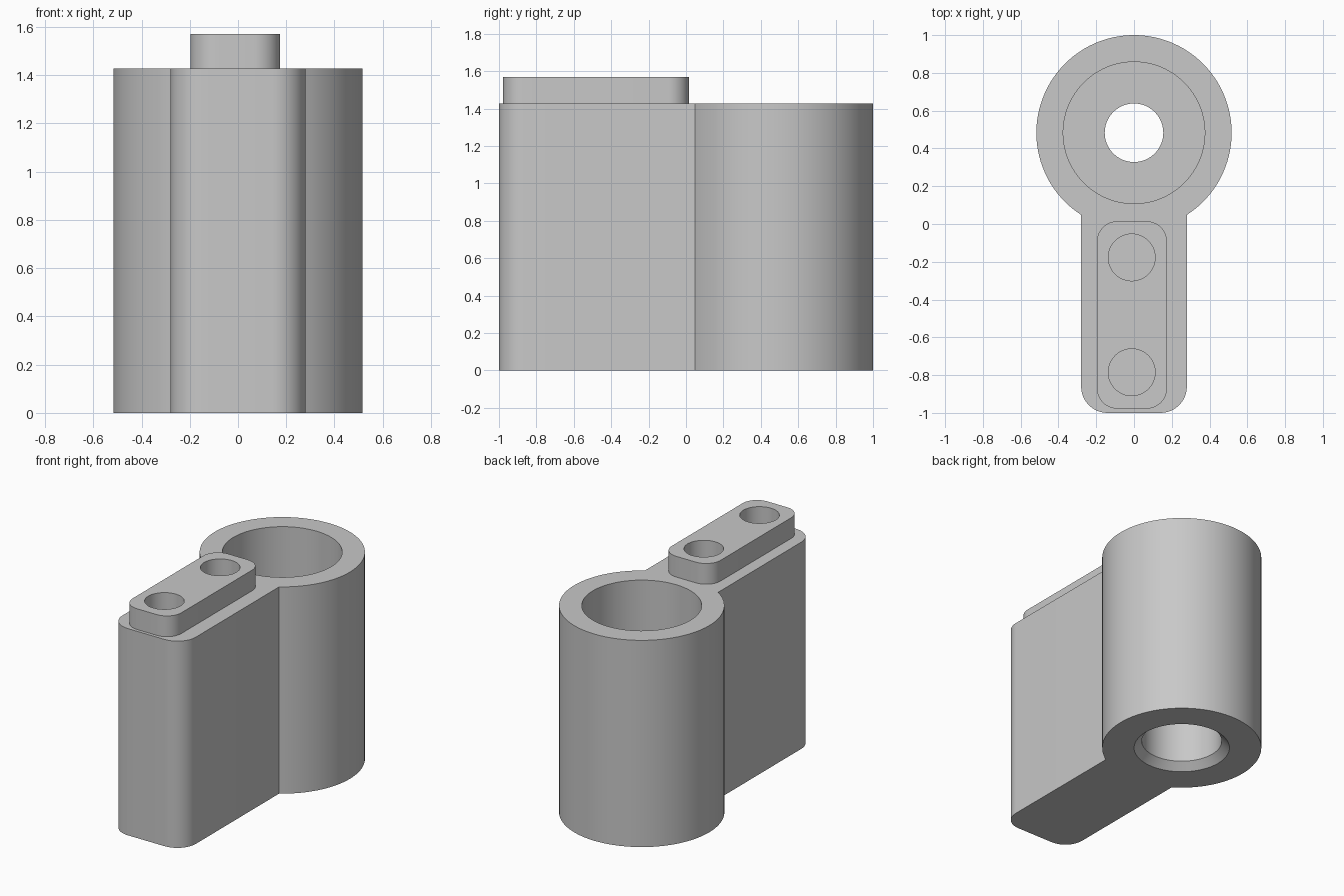
import bpy, bmesh
from math import acos, cos, sin, pi, radians

cube = bpy.data.objects.get("Cube")
if cube:
    bpy.data.objects.remove(cube, do_unlink=True)

HEIGHT, TAB_TOP = 1.427, 1.57
RING_Y, RING_R, ARM_HALF = 0.483, 0.517, 0.28

grey = bpy.data.materials.new("plain grey")
grey.use_nodes = True
colour = (0.58, 0.58, 0.58, 1)
grey.diffuse_color = colour
grey.node_tree.nodes["Principled BSDF"].inputs["Base Color"].default_value = colour


def arc(cx, cy, r, a0, a1, n):
    return [(cx + r * cos(a0 + (a1 - a0) * i / n),
             cy + r * sin(a0 + (a1 - a0) * i / n)) for i in range(n + 1)]


def make_object(name, bm):
    bmesh.ops.recalc_face_normals(bm, faces=bm.faces)
    mesh = bpy.data.meshes.new(name)
    bm.to_mesh(mesh)
    bm.free()
    mesh.materials.append(grey)
    obj = bpy.data.objects.new(name, mesh)
    bpy.context.collection.objects.link(obj)
    return obj


def prism(name, outline, z0, z1):
    bm = bmesh.new()
    face = bm.faces.new([bm.verts.new((x, y, z0)) for x, y in outline])
    ext = bmesh.ops.extrude_face_region(bm, geom=[face])["geom"]
    for v in ext:
        if isinstance(v, bmesh.types.BMVert):
            v.co.z = z1
    return make_object(name, bm)


def lathe(name, cx, cy, profile, sides=96):
    """Closed solid of stacked rings given as (radius, z)."""
    bm = bmesh.new()
    rings = [[bm.verts.new((x, y, z)) for x, y in arc(cx, cy, r, 0, 2 * pi, sides)[:-1]]
             for r, z in profile]
    for low, high in zip(rings, rings[1:]):
        for i in range(sides):
            j = (i + 1) % sides
            bm.faces.new((low[i], low[j], high[j], high[i]))
    bm.faces.new(rings[0])
    bm.faces.new(rings[-1])
    return make_object(name, bm)


def combine(target, tool, operation):
    mod = target.modifiers.new(operation.lower(), "BOOLEAN")
    mod.operation, mod.solver, mod.object = operation, "EXACT", tool
    bpy.context.view_layer.update()
    graph = bpy.context.evaluated_depsgraph_get()
    result = bpy.data.meshes.new_from_object(target.evaluated_get(graph))
    target.modifiers.clear()
    target.data = result
    bpy.data.objects.remove(tool, do_unlink=True)


# Keyhole-shaped body: round barrel with a rounded arm reaching forward
neck = acos(ARM_HALF / RING_R)
corner = 0.14
outline = arc(0, RING_Y, RING_R, -neck, pi + neck, 96)
outline += arc(-ARM_HALF + corner, -1 + corner, corner, pi, 1.5 * pi, 12)
outline += arc(ARM_HALF - corner, -1 + corner, corner, 1.5 * pi, 2 * pi, 12)
body = prism("bracket_body", outline, 0, HEIGHT)

# Raised pad on the arm
x0, x1, y0, y1, r = -0.197, 0.175, -0.978, 0.015, 0.11
corners = [(x1 - r, y1 - r), (x0 + r, y1 - r), (x0 + r, y0 + r), (x1 - r, y0 + r)]
pad_outline = [p for k, (cx, cy) in enumerate(corners)
               for p in arc(cx, cy, r, k * pi / 2, (k + 1) * pi / 2, 12)]
combine(body, prism("raised_pad", pad_outline, HEIGHT - 0.1, TAB_TOP), "UNION")

# Stepped barrel bore, chamfered at the bottom
bore = [(0.33, -0.02), (0.26, 0.05), (0.26, 0.57), (0.155, 0.57),
        (0.155, 0.7), (0.375, 0.7), (0.375, HEIGHT + 0.1)]
combine(body, lathe("bore_cutter", 0, RING_Y, bore), "DIFFERENCE")

# Two blind holes through the pad
for y in (-0.177, -0.785):
    hole = [(0.124, 1.0), (0.124, TAB_TOP + 0.1)]
    combine(body, lathe("hole_cutter", -0.012, y, hole, 48), "DIFFERENCE")

bpy.ops.object.select_all(action="DESELECT")
body.select_set(True)
bpy.context.view_layer.objects.active = body
bpy.ops.object.shade_smooth_by_angle(angle=radians(30))
